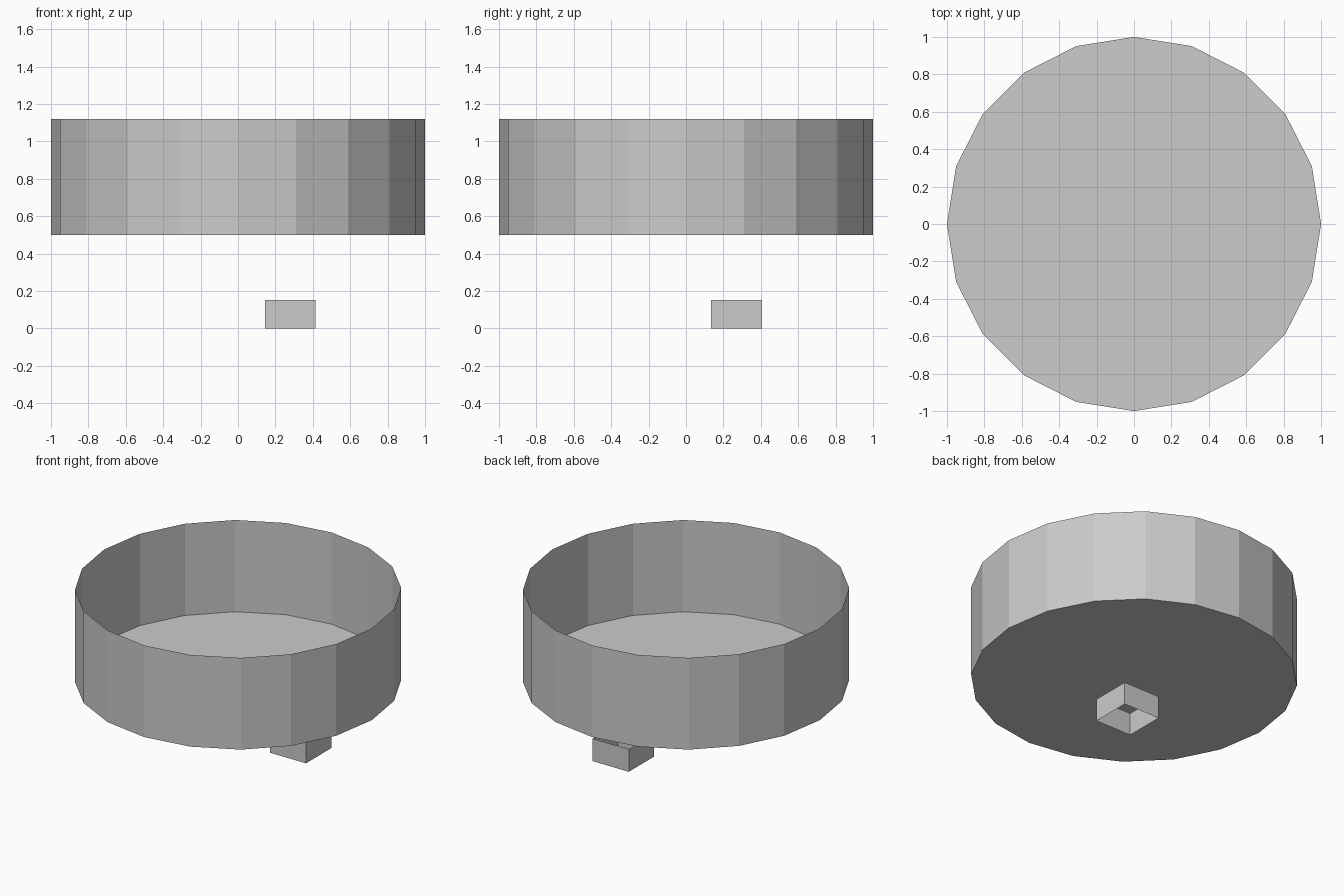
import bpy
import bmesh
from mathutils import Matrix

cube = bpy.data.objects.get("Cube")
if cube:
    bpy.data.objects.remove(cube, do_unlink=True)

grey = bpy.data.materials.new("plain grey")
grey.use_nodes = True
colour = (0.6, 0.6, 0.6, 1)
grey.diffuse_color = colour
grey.node_tree.nodes["Principled BSDF"].inputs["Base Color"].default_value = colour


def prism(name, sides, radius, depth, location, turn=0.0, open_ends=()):
    """Thin-walled prism; open_ends lists the cap directions to remove."""
    bm = bmesh.new()
    bmesh.ops.create_cone(bm, cap_ends=True, segments=sides, radius1=radius,
                          radius2=radius, depth=depth,
                          matrix=Matrix.Rotation(turn, 4, "Z"))
    bm.normal_update()
    caps = [f for f in bm.faces if round(f.normal.z) in open_ends]
    bmesh.ops.delete(bm, geom=caps, context="FACES_ONLY")
    mesh = bpy.data.meshes.new(name)
    bm.to_mesh(mesh)
    bm.free()
    mesh.materials.append(grey)
    obj = bpy.data.objects.new(name, mesh)
    obj.location = location
    bpy.context.collection.objects.link(obj)
    return obj


# Open-topped round tray with a flat floor
prism("round_tray", 20, 1.0, 0.62, (0, 0, 0.81), open_ends=(1,))

# Small square sleeve below, open at both ends
prism("square_sleeve", 4, 0.135 * 2 ** 0.5, 0.152, (0.279, 0.27, 0.076),
      turn=0.785398, open_ends=(-1, 1))
